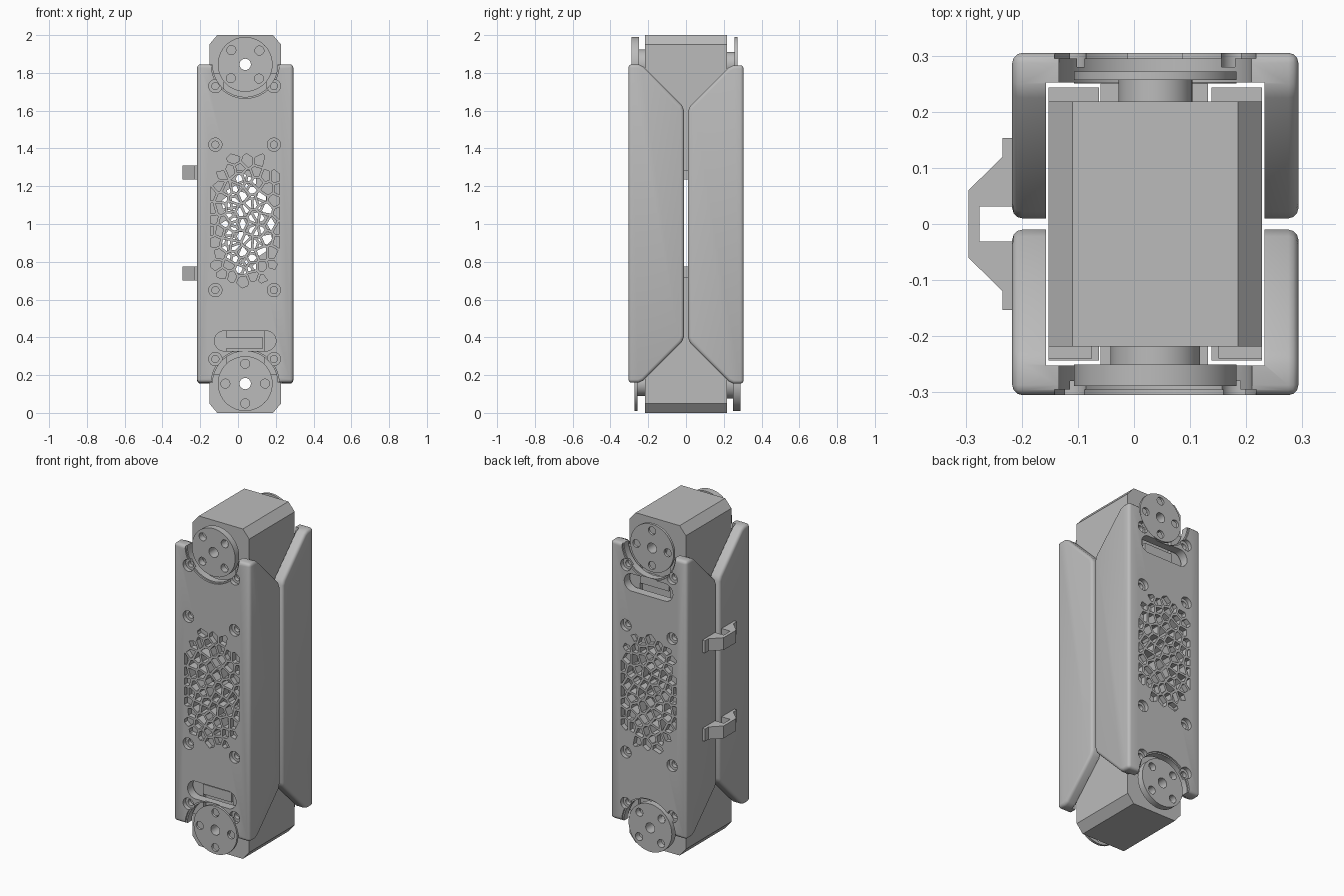
import bpy, bmesh, math, random
from mathutils import Matrix, Vector

if "Cube" in bpy.data.objects:
    bpy.data.objects.remove(bpy.data.objects["Cube"])

CX = 0.038           # centre line of the limb
JOINT = 0.155        # height of the lower joint axis
GREY = (0.5, 0.5, 0.5, 1)
mat = bpy.data.materials.new("plain grey")
mat.use_nodes = True
mat.diffuse_color = GREY
mat.node_tree.nodes["Principled BSDF"].inputs["Base Color"].default_value = GREY


def prism(name, polys, lo, hi, axis="y"):
    """Extrude flat outlines from lo to hi along an axis."""
    place = {"x": lambda a, b, d: (d, a, b),
             "y": lambda a, b, d: (a, d, b),
             "z": lambda a, b, d: (a, b, d)}[axis]
    bm = bmesh.new()
    for poly in polys:
        ends = [[bm.verts.new(place(a, b, d)) for a, b in poly] for d in (lo, hi)]
        bm.faces.new(ends[0])
        bm.faces.new(ends[1][::-1])
        for i in range(len(poly)):
            j = (i + 1) % len(poly)
            bm.faces.new((ends[0][j], ends[0][i], ends[1][i], ends[1][j]))
    bmesh.ops.recalc_face_normals(bm, faces=bm.faces)
    mesh = bpy.data.meshes.new(name)
    bm.to_mesh(mesh)
    bm.free()
    mesh.materials.append(mat)
    ob = bpy.data.objects.new(name, mesh)
    bpy.context.collection.objects.link(ob)
    return ob


def circle(x, z, r, n=40):
    return [(x + r * math.cos(math.tau * i / n), z + r * math.sin(math.tau * i / n))
            for i in range(n)]


def rect(x0, x1, z0, z1):
    return [(x0, z0), (x1, z0), (x1, z1), (x0, z1)]


def activate(ob):
    bpy.ops.object.select_all(action="DESELECT")
    ob.select_set(True)
    bpy.context.view_layer.objects.active = ob


def apply(ob, kind, **settings):
    mod = ob.modifiers.new(kind, kind)
    for key, value in settings.items():
        setattr(mod, key, value)
    activate(ob)
    bpy.ops.object.modifier_apply(modifier=mod.name)


def cut(ob, polys, lo, hi, axis="y"):
    tool = prism("cutter", polys, lo, hi, axis)
    apply(ob, "BOOLEAN", object=tool, operation="DIFFERENCE", solver="EXACT")
    bpy.data.objects.remove(tool)


def finish(ob, twin):
    """Shade the part and add its copy turned end over end."""
    activate(ob)
    bpy.ops.object.shade_smooth_by_angle(angle=math.radians(32))
    other = ob.copy()
    other.data = ob.data.copy()
    other.name = twin
    bpy.context.collection.objects.link(other)
    other.matrix_world = (Matrix.Translation((0, 0, 1)) @ Matrix.Rotation(math.pi, 4, "X")
                          @ Matrix.Translation((0, 0, -1)))


def clip(poly, point, normal):
    """Keep the part of a convex outline behind a line."""
    out = []
    for a, b in zip(poly, poly[1:] + poly[:1]):
        da, db = (a - point).dot(normal), (b - point).dot(normal)
        if da <= 0:
            out.append(a)
        if da * db < 0:
            out.append(a.lerp(b, da / (da - db)))
    return out


def grille_cells():
    """Irregular cells: through holes in the middle, shallow pockets around."""
    random.seed(7)
    seeds = []
    for _ in range(5000):
        p = Vector((random.uniform(-0.2, 0.2), random.uniform(-0.42, 0.42)))
        if all((p - q).length > 0.046 for q in seeds):
            seeds.append(p)
    through, pockets = [], []
    for p in seeds:
        if (p.x / 0.22) ** 2 + (p.y / 0.35) ** 2 > 1:
            continue
        cell = [Vector(c) for c in rect(-0.183, 0.183, -0.36, 0.36)]
        for q in seeds:
            if q is not p and cell:
                way = (q - p).normalized()
                cell = clip(cell, (p + q) / 2 - way * 0.007, way)
        if len(cell) < 3:
            continue
        middle = sum(cell, Vector((0, 0))) / len(cell)
        inner = (middle.x / 0.14) ** 2 + (middle.y / 0.28) ** 2 < 1
        (through if inner else pockets).append([(v.x + CX, v.y + 1.02) for v in cell])
    return through, pockets


# Shell: rounded channel with sloped side walls
half = [(-0.305, 1), (-0.305, 1.845), (-0.25, 1.845), (-0.225, 1.833),
        (-0.022, 1.63), (-0.01, 1.6)]
side = half[1:] + [(y, 2.005 - z) for y, z in reversed(half[1:])]
shell = prism("front_shell", [side], -0.217, 0.293, "x")
apply(shell, "BEVEL", width=0.018, segments=3, limit_method="ANGLE",
      angle_limit=math.radians(40))
cut(shell, [rect(-0.157, 0.233, 0, 2)], -0.252, 0.1)
cut(shell, [circle(CX, JOINT, 0.172, 64), circle(CX, 2 - JOINT, 0.172, 64)], -0.4, -0.2)
# chamfer around the joint cut-outs
cut(shell, [circle(CX, JOINT, 0.18, 64), circle(CX, 2 - JOINT, 0.18, 64)], -0.4, -0.295)

# Cable slot with rounded ends
slot = [(x + (0.11 if x > CX else -0.11), z) for x, z in circle(CX, 0.381, 0.053)]
cut(shell, [slot], -0.4, -0.2)

# Stepped screw holes
spots = [(x, z) for x in (-0.12, 0.19) for z in (0.285, 0.65, 1.42, 1.73)]
cut(shell, [circle(x, z, 0.035, 24) for x, z in spots], -0.4, -0.28)
cut(shell, [circle(x, z, 0.019, 16) for x, z in spots], -0.4, -0.256)

# Ventilation grille
through, pockets = grille_cells()
cut(shell, through, -0.4, -0.2)
cut(shell, pockets, -0.4, -0.275)
finish(shell, "back_shell")

# Motor body with chamfered outer end
outline = [(-0.11, 0), (0.185, 0), (0.228, 0.05), (0.228, 0.72), (-0.152, 0.72), (-0.152, 0.05)]
motor = prism("lower_motor", [outline], -0.218, 0.218)
cut(motor, [circle(CX, JOINT, 0.03)], -0.4, 0.4)
finish(motor, "upper_motor")

# Raised pads and cable socket on the motor faces
for label, lo, hi, inset in (("front", -0.243, -0.217, 0.09), ("rear", 0.217, 0.24, 0.077)):
    pads = prism(f"lower_{label}_pads",
                 [rect(-0.152, inset - 0.152, 0.2, 0.7), rect(0.228 - inset, 0.228, 0.2, 0.7)], lo, hi)
    finish(pads, f"upper_{label}_pads")
socket = prism("lower_cable_socket", [rect(-0.06, 0.132, 0.34, 0.4)], -0.25, -0.217)
finish(socket, "upper_cable_socket")

# Joint discs and hubs: thin on one face, thick on the other
for label, hub_r, hub, disc, turn in (("thin", 0.066, (-0.258, -0.217), (-0.272, -0.257), 0),
                                      ("thick", 0.08, (0.217, 0.251), (0.25, 0.289), 0.8)):
    bore = circle(CX, JOINT, 0.03)
    core = prism(f"lower_{label}_hub", [circle(CX, JOINT, hub_r, 48)], *hub)
    cut(core, [bore], -0.4, 0.4)
    finish(core, f"upper_{label}_hub")
    plate = prism(f"lower_{label}_disc", [circle(CX, JOINT, 0.145, 64)], *disc)
    bolts = [circle(CX + 0.105 * math.cos(turn + i * math.pi / 2),
                    JOINT + 0.105 * math.sin(turn + i * math.pi / 2), 0.024, 20) for i in range(4)]
    cut(plate, bolts + [bore], -0.4, 0.4)
    finish(plate, f"upper_{label}_disc")

# Bridge clips joining the two shells
edge = [(-0.21, 0.153), (-0.234, 0.153), (-0.234, 0.12), (-0.295, 0.06)]
slot_edge = [(-0.21, -0.031), (-0.275, -0.031)]
clip_outline = (edge + [(x, -y) for x, y in reversed(edge)]
                + slot_edge + [(x, -y) for x, y in reversed(slot_edge)])
prism("lower_clip", [clip_outline], 0.7, 0.775, "z")
prism("upper_clip", [clip_outline], 1.235, 1.31, "z")
